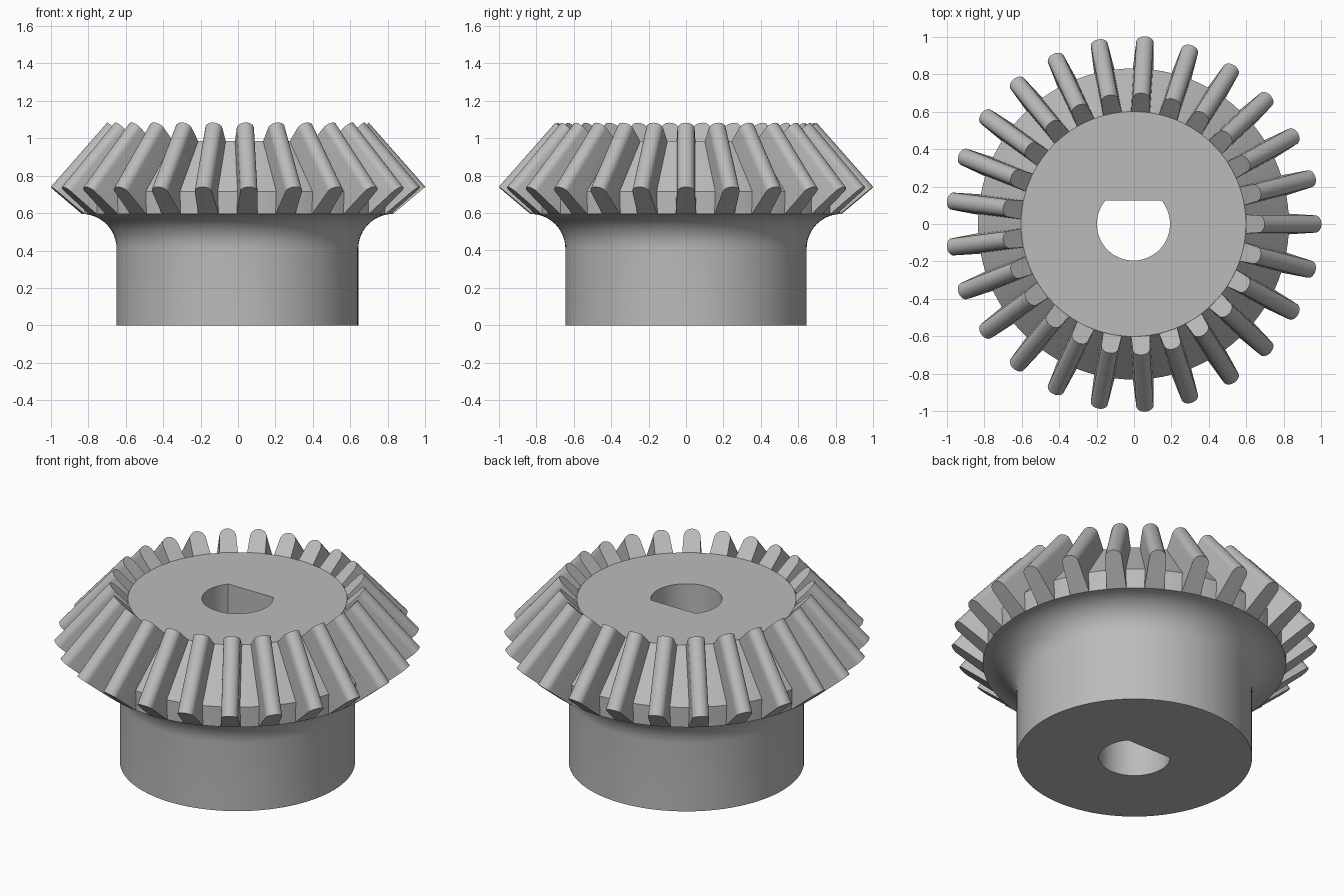
import bpy, bmesh
from math import sin, cos, pi, tau, radians
from mathutils import Vector, Matrix

if "Cube" in bpy.data.objects:
    bpy.data.objects.remove(bpy.data.objects["Cube"])

AXIS_X = -0.003      # odd tooth count shifts the axis off the bounding centre
TEETH = 25
SEGMENTS = 100
BORE, FLAT_Y = 0.195, 0.125
TOP = 0.985

steel = bpy.data.materials.new("grey steel")
steel.use_nodes = True
GREY = (0.5, 0.5, 0.5, 1)
steel.diffuse_color = GREY
steel.node_tree.nodes["Principled BSDF"].inputs["Base Color"].default_value = GREY


def finish(bm, name):
    bmesh.ops.recalc_face_normals(bm, faces=bm.faces)
    mesh = bpy.data.meshes.new(name)
    bm.to_mesh(mesh)
    bm.free()
    mesh.materials.append(steel)
    obj = bpy.data.objects.new(name, mesh)
    obj.location.x = AXIS_X
    bpy.context.collection.objects.link(obj)
    bpy.ops.object.select_all(action="DESELECT")
    obj.select_set(True)
    bpy.context.view_layer.objects.active = obj
    bpy.ops.object.shade_smooth_by_angle(angle=radians(30))
    return obj


def bridge(bm, a, b):
    n = len(a)
    for i in range(n):
        j = (i + 1) % n
        bm.faces.new((a[i], a[j], b[j], b[i]))


# Gear body: hub, flared fillet, rim band and cone, closed by the D-shaped bore
fillet = [(0.83 - 0.185 * cos(a), 0.41 + 0.185 * sin(a))
          for a in (pi / 2 * i / 12 for i in range(13))]
profile = [(BORE, 0), (0.645, 0)] + fillet + [(0.83, 0.715), (0.6, TOP), (BORE, TOP)]

bm = bmesh.new()
rings = []
for r, z in profile:
    ring = []
    for i in range(SEGMENTS):
        a = tau * i / SEGMENTS
        y = r * sin(a)
        if r == BORE:
            y = min(y, FLAT_Y)
        ring.append(bm.verts.new((r * cos(a), y, z)))
    rings.append(ring)
for k, ring in enumerate(rings):
    bridge(bm, ring, rings[(k + 1) % len(rings)])
finish(bm, "gear_body")

# Teeth: round-topped bars lofted from the outer heel to the inner toe
heel = (Vector((0.83, 0, 0.595)), Vector((1.003, 0, 0.74)))
toe = (Vector((0.53, 0, 0.915)), Vector((0.70, 0, 1.083)))
HALF = 0.046
ROUND = 0.18         # share of the tooth height taken by the rounded tip
section = [(-0.055, 0)]
section += [(-HALF * cos(pi * i / 12), 1 - ROUND + ROUND * sin(pi * i / 12))
            for i in range(13)]
section += [(0.055, 0)]

bm = bmesh.new()
for k in range(TEETH):
    turn = Matrix.Rotation(tau * k / TEETH, 3, "Z")
    ends = []
    for root, tip in (heel, toe):
        ends.append([bm.verts.new(turn @ (root.lerp(tip, t) + Vector((0, s, 0))))
                     for s, t in section])
    bridge(bm, *ends)
    for end in ends:
        bm.faces.new(end)
finish(bm, "gear_teeth")
